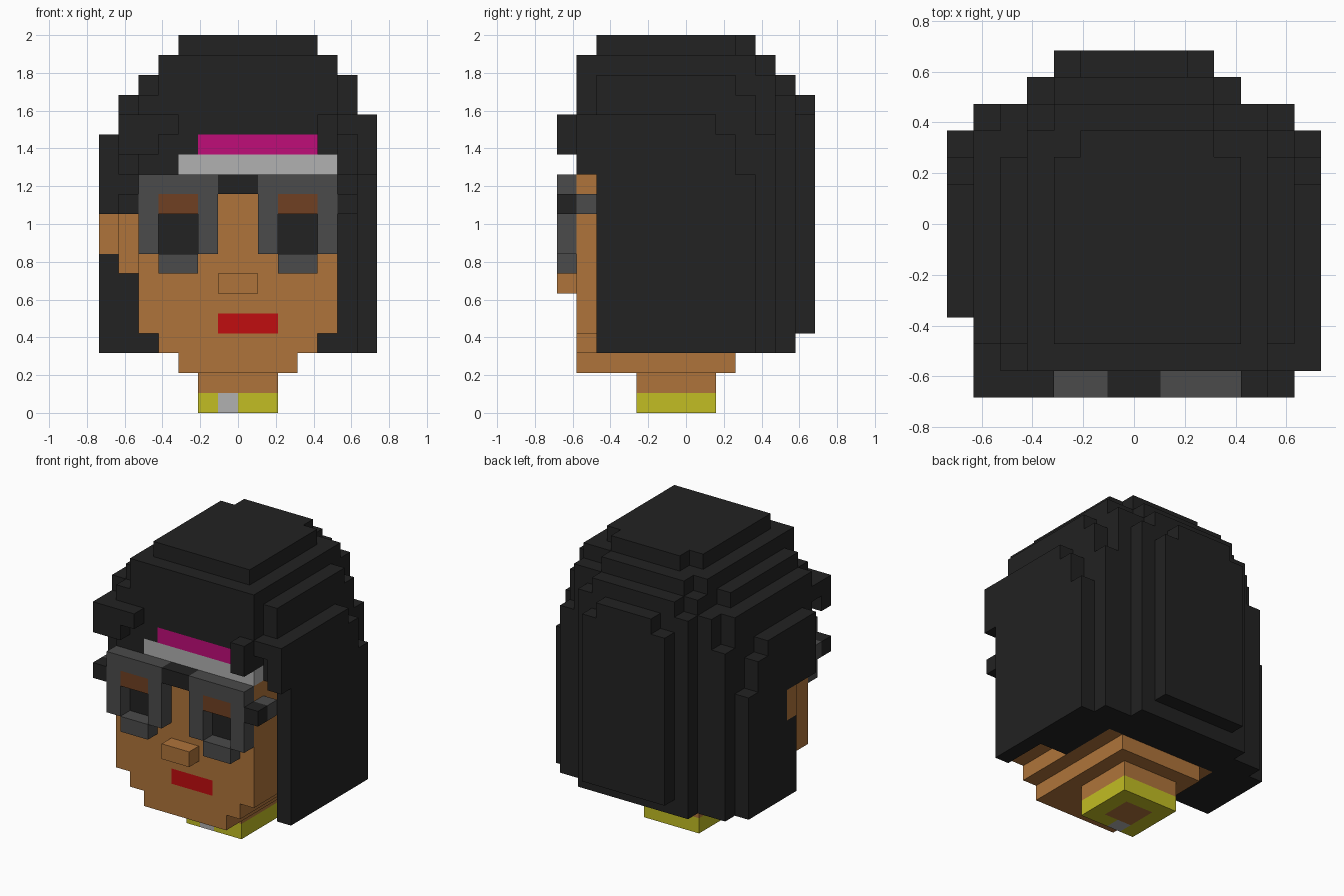
import bpy, bmesh, math

cube = bpy.data.objects.get("Cube")
if cube:
    bpy.data.objects.remove(cube, do_unlink=True)

U = 2 / 19          # block size
grid = {}           # (i, j, k) -> part name

COLOURS = {
    "black": (0.016, 0.016, 0.016), "skin": (0.43, 0.175, 0.043),
    "dark_grey": (0.07, 0.07, 0.07), "light_grey": (0.44, 0.44, 0.44),
    "magenta": (0.52, 0.004, 0.19), "red": (0.53, 0.004, 0.005),
    "yellow": (0.54, 0.51, 0.017), "brown": (0.162, 0.051, 0.016),
}
PARTS = {
    "hair": "black", "head": "skin", "neck": "skin", "ear": "skin", "nose": "skin",
    "collar": "yellow", "collar_clasp": "light_grey", "lips": "red",
    "headband": "light_grey", "headband_top": "magenta",
    "glasses_frame": "dark_grey", "glasses_bridge": "black", "glasses_hinges": "black",
    "eyelids": "brown", "eyes": "black",
}


def fill(part, x, y, z):
    """Fill a block range (start, end) on each axis; a part of None clears it."""
    for i in range(*x):
        for j in range(*y):
            for k in range(*z):
                if part:
                    grid[i, j, k] = part
                else:
                    grid.pop((i, j, k), None)


# hair: crown layers, each a stack of narrowing boxes towards the back
fill("hair", (4, 11), (2, 9), (18, 19))
fill("hair", (5, 10), (2, 10), (18, 19))
fill("hair", (3, 12), (1, 10), (17, 18))
fill("hair", (4, 10), (1, 11), (17, 18))
fill("hair", (2, 13), (2, 9), (16, 17))
fill("hair", (3, 12), (1, 11), (16, 17))
fill("hair", (4, 10), (1, 12), (16, 17))
fill("hair", (1, 13), (2, 10), (15, 16))
fill("hair", (2, 12), (1, 11), (15, 16))
fill("hair", (3, 11), (1, 12), (15, 16))
fill("hair", (5, 9), (1, 13), (15, 16))

# hair: upper body and forehead
fill("hair", (1, 13), (1, 10), (14, 15))
fill("hair", (2, 12), (1, 10), (13, 14))
fill("hair", (1, 13), (2, 10), (12, 14))
fill("hair", (2, 12), (1, 10), (12, 13))

# hair: long back, stepped inwards
fill("hair", (1, 13), (5, 10), (3, 12))
fill("hair", (1, 13), (10, 11), (3, 14))
fill("hair", (2, 12), (10, 11), (14, 15))
fill("hair", (3, 11), (11, 12), (3, 15))
fill("hair", (4, 10), (12, 13), (4, 15))

# hair: side panels
fill("hair", (13, 14), (1, 8), (14, 15))
fill("hair", (13, 14), (1, 9), (12, 14))
fill("hair", (13, 14), (2, 10), (3, 12))
fill("hair", (0, 1), (3, 8), (13, 14))
fill("hair", (0, 1), (3, 9), (11, 13))
fill("hair", (0, 1), (3, 10), (10, 11))
fill("hair", (0, 1), (5, 10), (3, 10))
fill("hair", (1, 2), (3, 5), (10, 12))

# hair: loose locks over the forehead
fill("hair", (1, 4), (0, 1), (14, 15))
fill("hair", (1, 3), (0, 1), (13, 14))
fill("hair", (11, 12), (0, 1), (13, 15))

# head, chin and neck
fill("head", (2, 12), (1, 6), (4, 12))
fill("head", (3, 11), (1, 9), (3, 4))
fill("head", (4, 10), (1, 9), (2, 3))
fill("neck", (5, 9), (4, 8), (0, 2))
fill("nose", (6, 8), (0, 1), (6, 7))
fill("lips", (6, 9), (1, 2), (4, 5))
fill("ear", (0, 2), (5, 6), (8, 10))
fill("ear", (1, 2), (4, 6), (7, 8))
fill("ear", (1, 2), (4, 5), (8, 10))

# collar ring around the neck
fill("collar", (5, 9), (4, 8), (0, 1))
fill("neck", (6, 8), (5, 7), (0, 1))
fill("collar_clasp", (6, 7), (4, 5), (0, 1))

# headband
fill("headband", (4, 12), (1, 2), (12, 13))
fill("headband_top", (5, 11), (1, 2), (13, 14))

# glasses and eyes, one set per side
for left, lens, hinge in ((2, 3, 1), (8, 9, 12)):
    fill("glasses_frame", (left, left + 4), (0, 1), (8, 12))
    fill("glasses_frame", (lens, lens + 2), (0, 1), (7, 8))
    fill(None, (lens, lens + 2), (0, 1), (8, 10))
    fill("eyelids", (lens, lens + 2), (0, 1), (10, 11))
    fill("eyes", (lens, lens + 2), (1, 2), (8, 10))
    fill("glasses_frame", (hinge, hinge + 1), (1, 2), (10, 11))
    fill("glasses_hinges", (hinge, hinge + 1), (0, 1), (10, 11))
fill("glasses_bridge", (6, 8), (0, 1), (11, 12))

# materials
materials = {}
for name, rgb in COLOURS.items():
    mat = bpy.data.materials.new(name)
    mat.use_nodes = True
    mat.diffuse_color = (*rgb, 1)
    bsdf = next(n for n in mat.node_tree.nodes if n.type == 'BSDF_PRINCIPLED')
    bsdf.inputs["Base Color"].default_value = (*rgb, 1)
    bsdf.inputs["Roughness"].default_value = 0.8
    materials[name] = mat


def block_faces(cell):
    """Yield the corner loops of the block sides that no other block covers."""
    for axis in range(3):
        a, b = (axis + 1) % 3, (axis + 2) % 3
        for side in (0, 1):
            near = list(cell)
            near[axis] += 2 * side - 1
            if tuple(near) in grid:
                continue
            loop = []
            for da, db in ((0, 0), (1, 0), (1, 1), (0, 1)):
                p = list(cell)
                p[axis] += side
                p[a] += da
                p[b] += db
                loop.append(tuple(p))
            yield loop if side else loop[::-1]


# one object per part, with flat regions merged into single faces
for part, colour in PARTS.items():
    bm = bmesh.new()
    for cell, owner in grid.items():
        if owner != part:
            continue
        for loop in block_faces(cell):
            bm.faces.new([bm.verts.new(((i - 7) * U, (j - 6.5) * U, k * U))
                          for i, j, k in loop])
    bmesh.ops.remove_doubles(bm, verts=bm.verts[:], dist=0.001)
    bmesh.ops.dissolve_limit(bm, angle_limit=math.radians(1),
                             verts=bm.verts[:], edges=bm.edges[:])
    mesh = bpy.data.meshes.new(part)
    bm.to_mesh(mesh)
    bm.free()
    mesh.materials.append(materials[colour])
    bpy.context.scene.collection.objects.link(bpy.data.objects.new(part, mesh))
